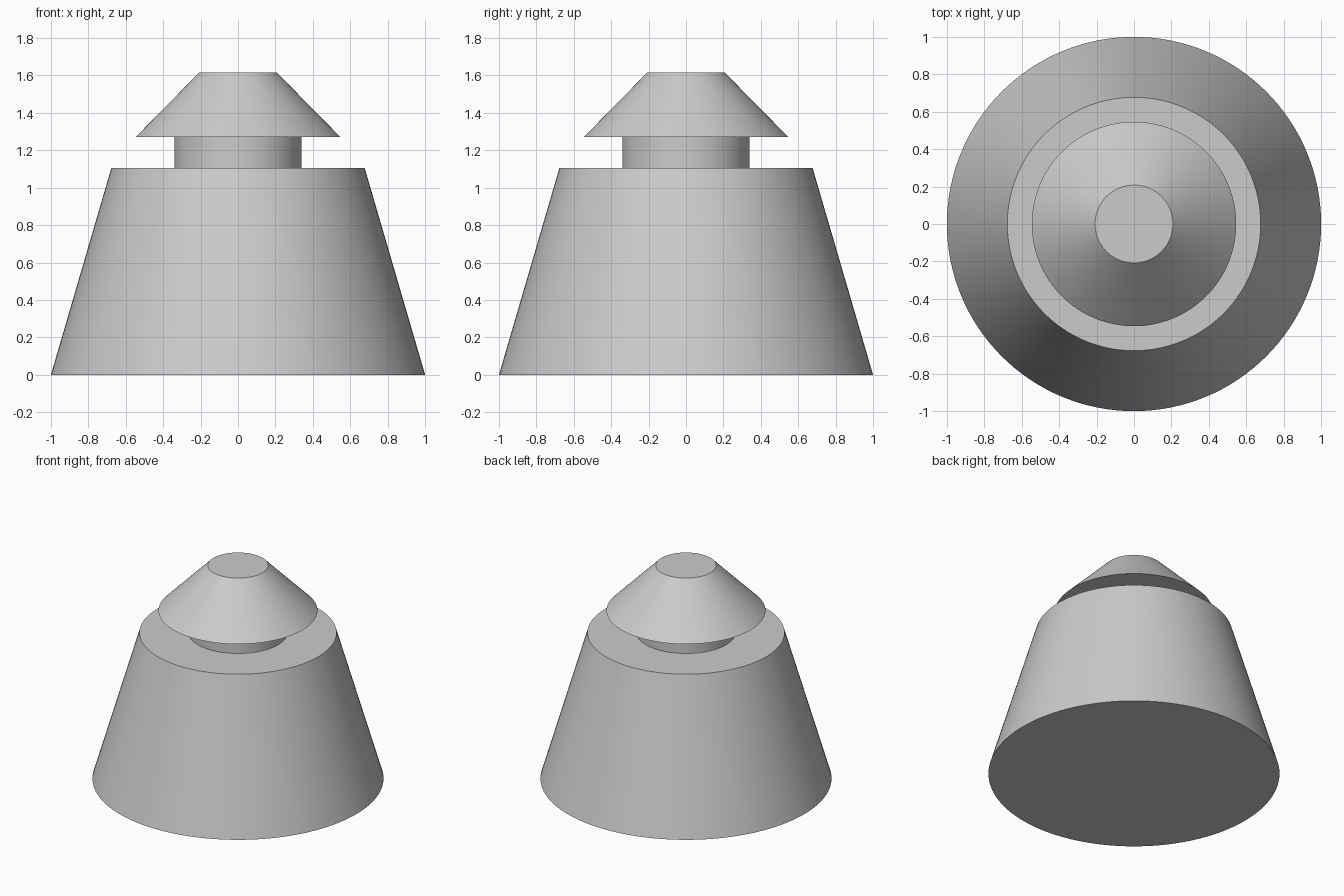
import bpy
import math

cube = bpy.data.objects.get("Cube")
if cube:
    bpy.data.objects.remove(cube, do_unlink=True)

# Plain grey finish
grey = bpy.data.materials.new("light_grey")
grey.use_nodes = True
colour = (0.6, 0.6, 0.6, 1.0)
grey.diffuse_color = colour
grey.node_tree.nodes["Principled BSDF"].inputs["Base Color"].default_value = colour


def frustum(name, r_bottom, r_top, z_bottom, z_top):
    bpy.ops.mesh.primitive_cone_add(
        vertices=128, radius1=r_bottom, radius2=r_top, depth=z_top - z_bottom,
        location=(0, 0, (z_bottom + z_top) / 2))
    part = bpy.context.object
    part.name = name
    part.data.materials.append(grey)
    bpy.ops.object.shade_smooth_by_angle(angle=math.radians(30))
    return part


# Tapered body, narrow neck and flared cap
body_top, cap_bottom, cap_top = 1.105, 1.272, 1.615
frustum("tapered_body", 1.0, 0.677, 0, body_top)
frustum("neck", 0.34, 0.34, body_top, cap_bottom)
frustum("flared_cap", 0.546, 0.208, cap_bottom, cap_top)
